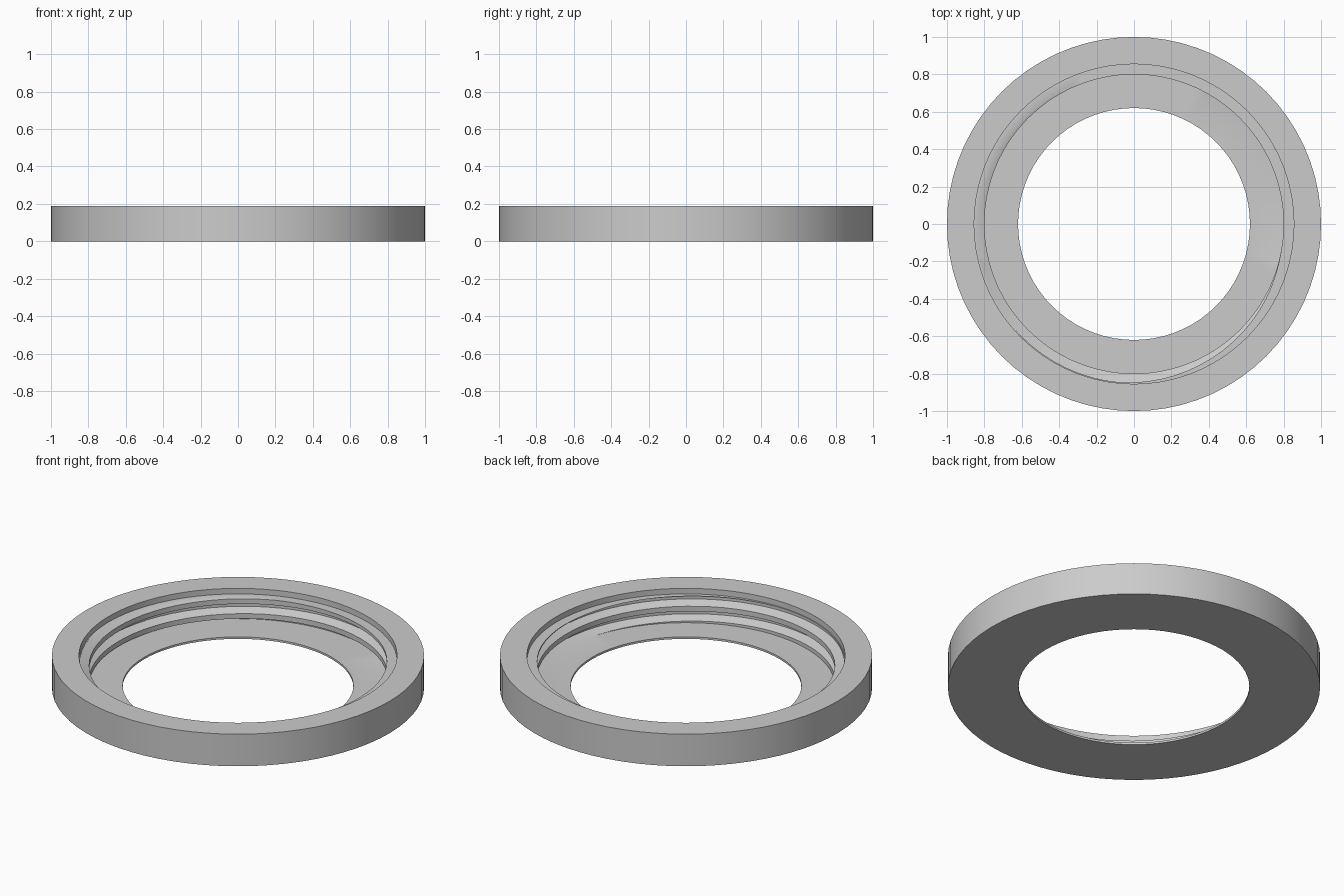
import bpy, bmesh, math

cube = bpy.data.objects.get("Cube")
if cube:
    bpy.data.objects.remove(cube, do_unlink=True)

SEGMENTS = 72
HEIGHT, FLOOR, THREAD_TOP = 0.19, 0.012, 0.157
HOLE_R, CREST_R, ROOT_R, BORE_R, OUTER_R = 0.62, 0.80, 0.85, 0.855, 1.0
PITCH, CREST, FLANK = 0.088, 0.03, 0.02
START = math.radians(110)  # where a crest's upper edge meets the counterbore


def crest_top(turn):
    """Height of a crest's upper edge after a fraction of a clockwise turn."""
    return THREAD_TOP + PITCH * turn


def thread_radius(z, turn):
    """Trapezoidal thread: crest, upper flank, root, lower flank."""
    d = (z - crest_top(turn)) % PITCH
    root_end = PITCH - CREST - FLANK
    if d < FLANK:
        f = d / FLANK
    elif d < root_end:
        f = 1
    else:
        f = max(0, 1 - (d - root_end) / FLANK)
    return CREST_R + f * (ROOT_R - CREST_R)


def section(turn):
    """Closed cross-section (radius, height) of the ring at one angle."""
    pts = [(HOLE_R, 0), (HOLE_R, FLOOR), (thread_radius(FLOOR, turn), FLOOR)]
    for k in range(-4, 2):
        base = crest_top(turn) + k * PITCH
        for step in (0, FLANK, PITCH - CREST - FLANK, PITCH - CREST):
            z = min(max(base + step, FLOOR), THREAD_TOP)
            pts.append((thread_radius(z, turn), z))
    pts += [(thread_radius(THREAD_TOP, turn), THREAD_TOP), (BORE_R, THREAD_TOP),
            (BORE_R, HEIGHT), (OUTER_R, HEIGHT), (OUTER_R, 0)]
    return pts


# Sweep the section around the axis
bm = bmesh.new()
columns = []
for i in range(SEGMENTS + 1):
    turn = i / SEGMENTS
    a = START - math.tau * turn
    columns.append([bm.verts.new((r * math.cos(a), r * math.sin(a), z))
                    for r, z in section(turn)])
for a, b in zip(columns, columns[1:]):
    for j in range(len(a)):
        k = (j + 1) % len(a)
        bm.faces.new((a[j], a[k], b[k], b[j]))
bmesh.ops.remove_doubles(bm, verts=bm.verts, dist=1e-5)
bmesh.ops.dissolve_degenerate(bm, edges=bm.edges, dist=1e-5)
bmesh.ops.recalc_face_normals(bm, faces=bm.faces)

mesh = bpy.data.meshes.new("threaded_ring")
bm.to_mesh(mesh)
bm.free()
ring = bpy.data.objects.new("threaded_ring", mesh)
bpy.context.collection.objects.link(ring)

# Plain grey material
grey = bpy.data.materials.new("light_grey")
grey.use_nodes = True
grey.diffuse_color = (0.6, 0.6, 0.6, 1)
for node in grey.node_tree.nodes:
    if node.type == 'BSDF_PRINCIPLED':
        node.inputs["Base Color"].default_value = (0.6, 0.6, 0.6, 1)
mesh.materials.append(grey)

bpy.ops.object.select_all(action='DESELECT')
ring.select_set(True)
bpy.context.view_layer.objects.active = ring
bpy.ops.object.shade_smooth_by_angle(angle=math.radians(30))
